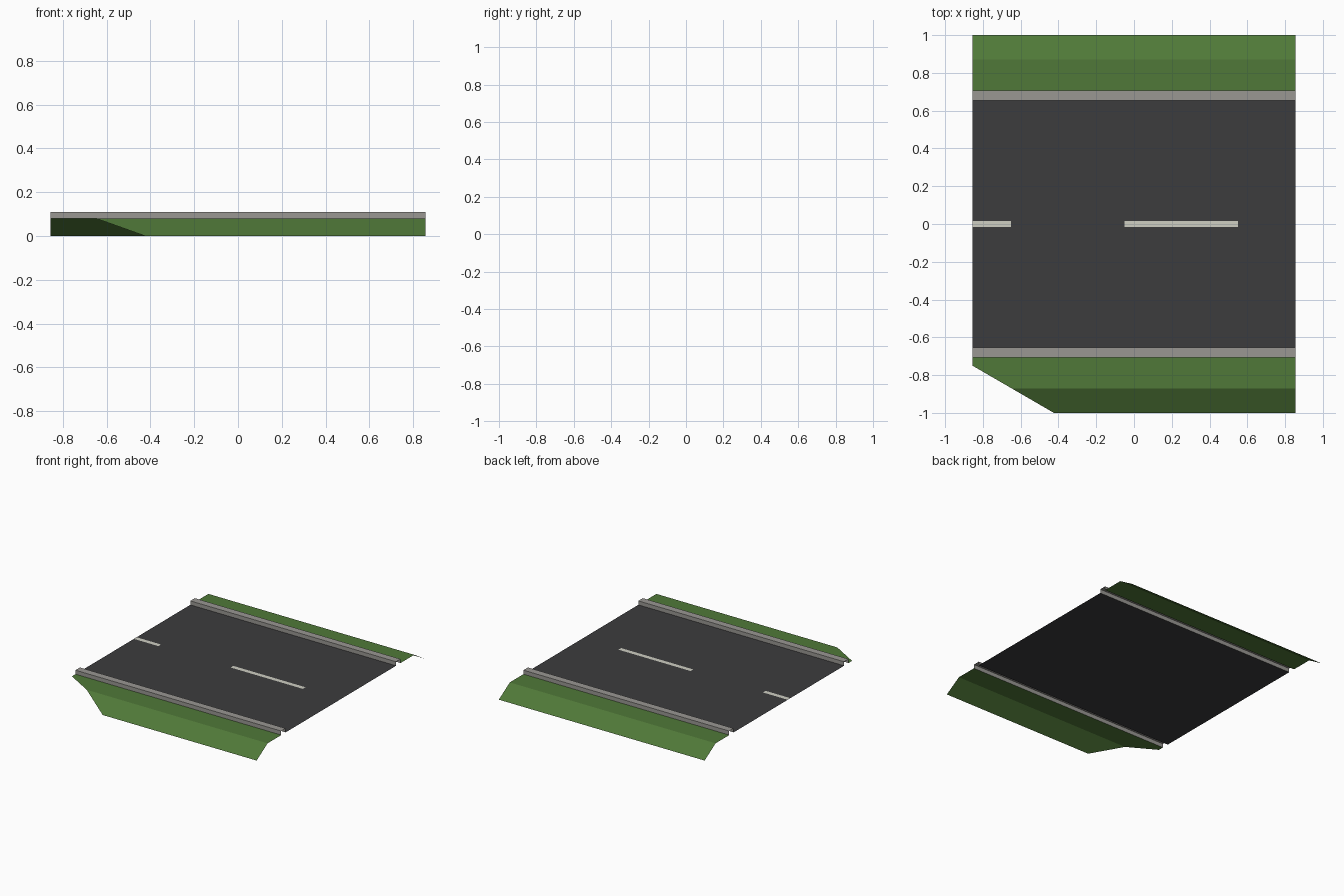
import bpy, bmesh
from mathutils import Vector

if "Cube" in bpy.data.objects:
    bpy.data.objects.remove(bpy.data.objects["Cube"])

HALF = 0.855           # half length of the road along x
DECK, CURB_TOP = 0.08, 0.11


def material(name, color):
    m = bpy.data.materials.new(name)
    m.diffuse_color = (*color, 1)
    m.use_nodes = True
    m.node_tree.nodes["Principled BSDF"].inputs["Base Color"].default_value = m.diffuse_color
    return m


asphalt = material("asphalt", (0.045, 0.045, 0.048))
paint = material("paint", (0.62, 0.62, 0.54))
concrete = material("concrete", (0.32, 0.31, 0.29))
grass = material("grass", (0.08, 0.19, 0.04))


def strip(name, profile, mat, x0=-HALF, x1=HALF, cut=None):
    """Sweep an open (y, z) profile along x; optionally trim it with a plane."""
    profile = sorted(profile, key=lambda p: p[0]) if profile[0][0] > profile[-1][0] else profile
    bm = bmesh.new()
    rows = [(bm.verts.new((x0, y, z)), bm.verts.new((x1, y, z))) for y, z in profile]
    for (a, b), (c, d) in zip(rows, rows[1:]):
        bm.faces.new((a, b, d, c))
    if cut:
        bmesh.ops.bisect_plane(bm, geom=bm.verts[:] + bm.edges[:] + bm.faces[:],
                               plane_co=cut[0], plane_no=cut[1], clear_outer=True)
    me = bpy.data.meshes.new(name)
    bm.to_mesh(me)
    bm.free()
    me.materials.append(mat)
    ob = bpy.data.objects.new(name, me)
    bpy.context.collection.objects.link(ob)
    return ob


# Road deck and centre line dashes
strip("road_surface", [(-0.655, DECK), (0.655, DECK)], asphalt)
for i, (x0, x1) in enumerate([(-HALF, -0.65), (-0.05, 0.55)]):
    strip(f"centre_dash_{i + 1}", [(-0.016, DECK + 0.001), (0.016, DECK + 0.001)], paint, x0, x1)

# Curbs (open underneath) and sloping verges on both sides
curb = [(0.655, DECK), (0.655, CURB_TOP), (0.708, CURB_TOP), (0.708, DECK)]
verge = [(0.708, DECK), (0.87, DECK), (1.0, 0.0)]
corner_cut = (Vector((-0.424, -1, 0)), Vector((-0.25, -0.431, 0)))
for side, s in (("front", -1), ("back", 1)):
    order = (lambda p: [(s * y, z) for y, z in p][::s])
    strip(f"{side}_curb", order(curb), concrete)
    strip(f"{side}_verge", order(verge), grass, cut=corner_cut if s < 0 else None)
